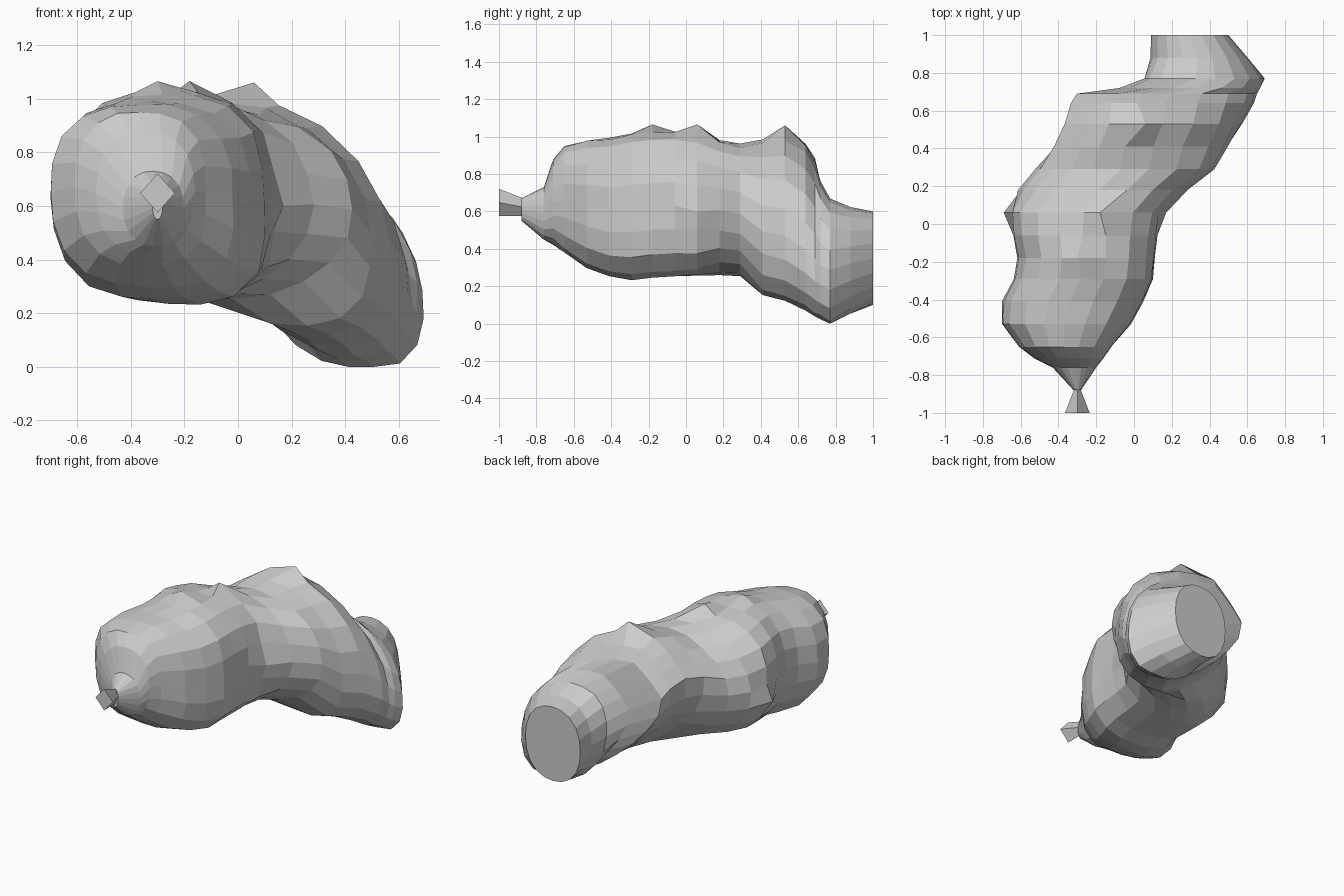
import bpy, bmesh, math, random
from mathutils import Vector

if "Cube" in bpy.data.objects:
    bpy.data.objects.remove(bpy.data.objects["Cube"])

random.seed(4)

# Body stations: y, x min, x max, z min, z max, lean, corner style
BODY = [
    (-0.88, -0.32, -0.28, 0.55, 0.67, 0, "round"),
    (-0.76, -0.43, -0.20, 0.45, 0.73, 0, "round"),
    (-0.71, -0.53, -0.16, 0.42, 0.88, 0, "round"),
    (-0.65, -0.61, -0.12, 0.38, 0.95, -0.05, "front"),
    (-0.53, -0.70, -0.02, 0.30, 0.98, -0.06, "front"),
    (-0.41, -0.70, 0.05, 0.25, 0.99, -0.06, "front"),
    (-0.29, -0.64, 0.10, 0.235, 1.02, -0.06, "front"),
    (-0.18, -0.62, 0.11, 0.25, 1.03, -0.06, "front"),
    (-0.06, -0.64, 0.12, 0.255, 1.03, -0.06, "front"),
    (0.06, -0.65, 0.14, 0.26, 1.01, -0.06, "front"),
    (0.18, -0.61, 0.28, 0.255, 0.98, -0.06, "waist"),
    (0.29, -0.52, 0.43, 0.25, 0.96, -0.10, "waist"),
    (0.41, -0.43, 0.50, 0.15, 0.99, -0.36, "rear"),
    (0.53, -0.37, 0.57, 0.12, 1.01, -0.42, "rear"),
    (0.64, -0.34, 0.63, 0.07, 0.96, -0.52, "rear"),
    (0.69, -0.30, 0.65, 0.04, 0.88, -0.55, "rear"),
    (0.72, -0.08, 0.67, 0.02, 0.76, -0.42, "rear"),
    (0.77, 0.05, 0.69, -0.01, 0.67, -0.26, "tail"),
    (0.88, 0.09, 0.60, 0.05, 0.62, -0.10, "tail"),
    (1.00, 0.09, 0.50, 0.10, 0.60, 0, "round"),
]
TIP = [
    (-1.00, -0.365, -0.235, 0.575, 0.72, 0, "sharp"),
    (-0.87, -0.315, -0.285, 0.575, 0.67, 0, "sharp"),
]
# Fullness of the corners: upper right, upper left, lower left, lower right
CORNERS = {
    "sharp": (0, 0, 0, 0),
    "round": (0.04, 0.04, 0.04, 0.04),
    "front": (0.12, 0.06, 0.09, 0.14),
    "waist": (0.05, -0.04, 0.07, -0.04),
    "rear": (0.12, -0.10, -0.13, 0.02),
    "tail": (0.06, 0.02, 0.00, 0.08),
}
# Small peaks on the surface
PEAKS = [(-0.18, 0.06, 1.065), (-0.30, -0.18, 1.065), (0.06, 0.53, 1.06),
         (-0.69, 0.06, 0.54), (0.17, 0.06, 0.60)]


def fullness(t, lean, weights):
    """Swell each corner between the outermost points of the oval."""
    f = 1.0
    for q, w in enumerate(weights):
        mid = math.pi / 4 + q * math.pi / 2 - lean / 2
        half = math.pi / 4 - (lean / 2 if q % 2 == 0 else -lean / 2)
        d = abs((t - mid + math.pi) % math.tau - math.pi)
        if d < half:
            f += w * math.cos(math.pi / 2 * d / half) ** 2
    return f


def loft(name, stations, sides, jitter=0.0, peaks=()):
    """Leaning oval rings joined along y, with flat capped ends."""
    bm = bmesh.new()
    rings = []
    for i, (y, x0, x1, z0, z1, lean, style) in enumerate(stations):
        inner = 0 < i < len(stations) - 1
        ring = []
        for k in range(sides):
            # Step evenly along the leaning oval
            t = math.tau * k / sides - lean / 2
            r = fullness(t, lean, CORNERS[style])
            r += random.uniform(-jitter, jitter) if inner else 0
            x = (x0 + x1) / 2 + (x1 - x0) / 2 * math.cos(t) * r
            z = (z0 + z1) / 2 + (z1 - z0) / 2 * math.sin(t + lean) * r
            ring.append(bm.verts.new((x, y, max(z, 0))))
        rings.append(ring)
    for a, b in zip(rings, rings[1:]):
        for k in range(sides):
            n = (k + 1) % sides
            bm.faces.new((a[k], a[n], b[n], b[k]))
    bm.faces.new(rings[0])
    bm.faces.new(rings[-1])
    for p in peaks:
        v = min(bm.verts, key=lambda q: (q.co - Vector(p)).length)
        v.co = p
    bmesh.ops.recalc_face_normals(bm, faces=bm.faces)
    me = bpy.data.meshes.new(name)
    bm.to_mesh(me)
    bm.free()
    ob = bpy.data.objects.new(name, me)
    bpy.context.collection.objects.link(ob)
    return ob


# Lumpy bent body and its little front tip
loft("lumpy_body", BODY, 20, 0.012, PEAKS)
loft("front_tip", TIP, 4)
